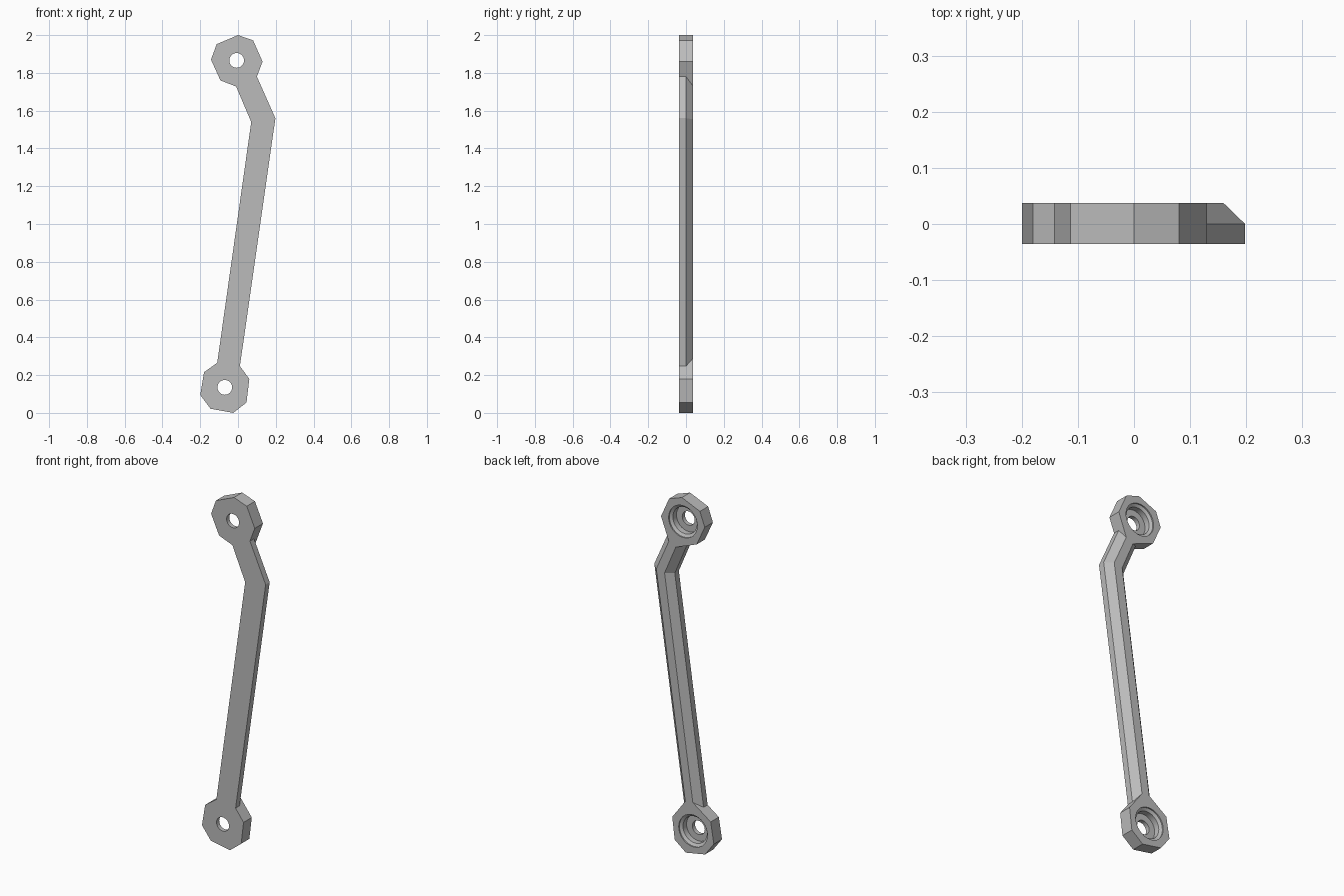
import bpy, bmesh, math
from mathutils import Vector

cube = bpy.data.objects.get("Cube")
if cube:
    bpy.data.objects.remove(cube)

FRONT, MID, BACK = -0.036, 0.0, 0.037
BEVEL = 0.037

grey = bpy.data.materials.new("plain grey")
grey.use_nodes = True
grey.diffuse_color = (0.5, 0.5, 0.5, 1)
grey.node_tree.nodes["Principled BSDF"].inputs["Base Color"].default_value = (0.5, 0.5, 0.5, 1)

# Outline in x, z, counter-clockwise from the right foot of the arm
lower_end = [(-0.11, 0.265), (-0.18, 0.215), (-0.2, 0.095), (-0.145, 0.022),
             (-0.025, 0.0), (0.045, 0.055), (0.06, 0.18), (0.01, 0.247)]
right_elbow, left_elbow = (0.198, 1.56), (0.07, 1.54)
upper_end = [(0.10, 1.78), (0.13, 1.86), (0.08, 1.972), (0.0, 2.0),
             (-0.113, 1.952), (-0.143, 1.87), (-0.093, 1.76), (-0.01, 1.728)]
outline = [Vector(p) for p in lower_end + [right_elbow] + upper_end + [left_elbow]]
arm_edges = {7, 8, 16, 17}  # edges that carry the bevel on the back


def inset(points, edges, distance):
    """Move the chosen edges inward and meet their neighbours again."""
    lines = []
    for i, p in enumerate(points):
        d = (points[(i + 1) % len(points)] - p).normalized()
        shift = distance if i in edges else 0
        lines.append((p + Vector((-d.y, d.x)) * shift, d))
    result = []
    for i, (p, d) in enumerate(lines):
        q, e = lines[i - 1]
        t = (p - q).cross(d) / e.cross(d)
        result.append(q + e * t)
    return result


def make_object(name, bm):
    bmesh.ops.recalc_face_normals(bm, faces=bm.faces)
    mesh = bpy.data.meshes.new(name)
    bm.to_mesh(mesh)
    bm.free()
    mesh.materials.append(grey)
    obj = bpy.data.objects.new(name, mesh)
    bpy.context.collection.objects.link(obj)
    return obj


def bridge(bm, rings):
    """Join stacked rings with quads and cap both ends."""
    n = len(rings[0])
    for a, b in zip(rings, rings[1:]):
        for i in range(n):
            j = (i + 1) % n
            bm.faces.new((a[i], a[j], b[j], b[i]))
    bm.faces.new(rings[0])
    bm.faces.new(rings[-1])


# Link arm with two faceted ends
bm = bmesh.new()
layers = [(FRONT, outline), (MID, outline), (BACK, inset(outline, arm_edges, BEVEL))]
bridge(bm, [[bm.verts.new((p.x, y, p.y)) for p in pts] for y, pts in layers])
link_arm = make_object("link_arm", bm)

# Bolt hole with a stepped, chamfered recess on the back
hole_profile = [(0.039, -0.1), (0.039, -0.012), (0.075, -0.012),
                (0.075, 0.02), (0.09, 0.03), (0.09, 0.1)]
for name, x, z in (("lower_hole_cutter", -0.07, 0.135), ("upper_hole_cutter", -0.007, 1.866)):
    bm = bmesh.new()
    rings = []
    for r, y in hole_profile:
        angles = [math.tau * k / 32 for k in range(32)]
        rings.append([bm.verts.new((x + r * math.cos(a), y, z + r * math.sin(a))) for a in angles])
    bridge(bm, rings)
    cutter = make_object(name, bm)
    cutter.hide_render = True
    cut = link_arm.modifiers.new(name, 'BOOLEAN')
    cut.operation = 'DIFFERENCE'
    cut.solver = 'EXACT'
    cut.object = cutter
    bpy.ops.object.select_all(action='DESELECT')
    bpy.context.view_layer.objects.active = link_arm
    link_arm.select_set(True)
    bpy.ops.object.modifier_apply(modifier=cut.name)
    bpy.data.objects.remove(cutter)

# Round the hole walls, keep the outer facets sharp
bpy.ops.object.shade_smooth_by_angle(angle=math.radians(20))
